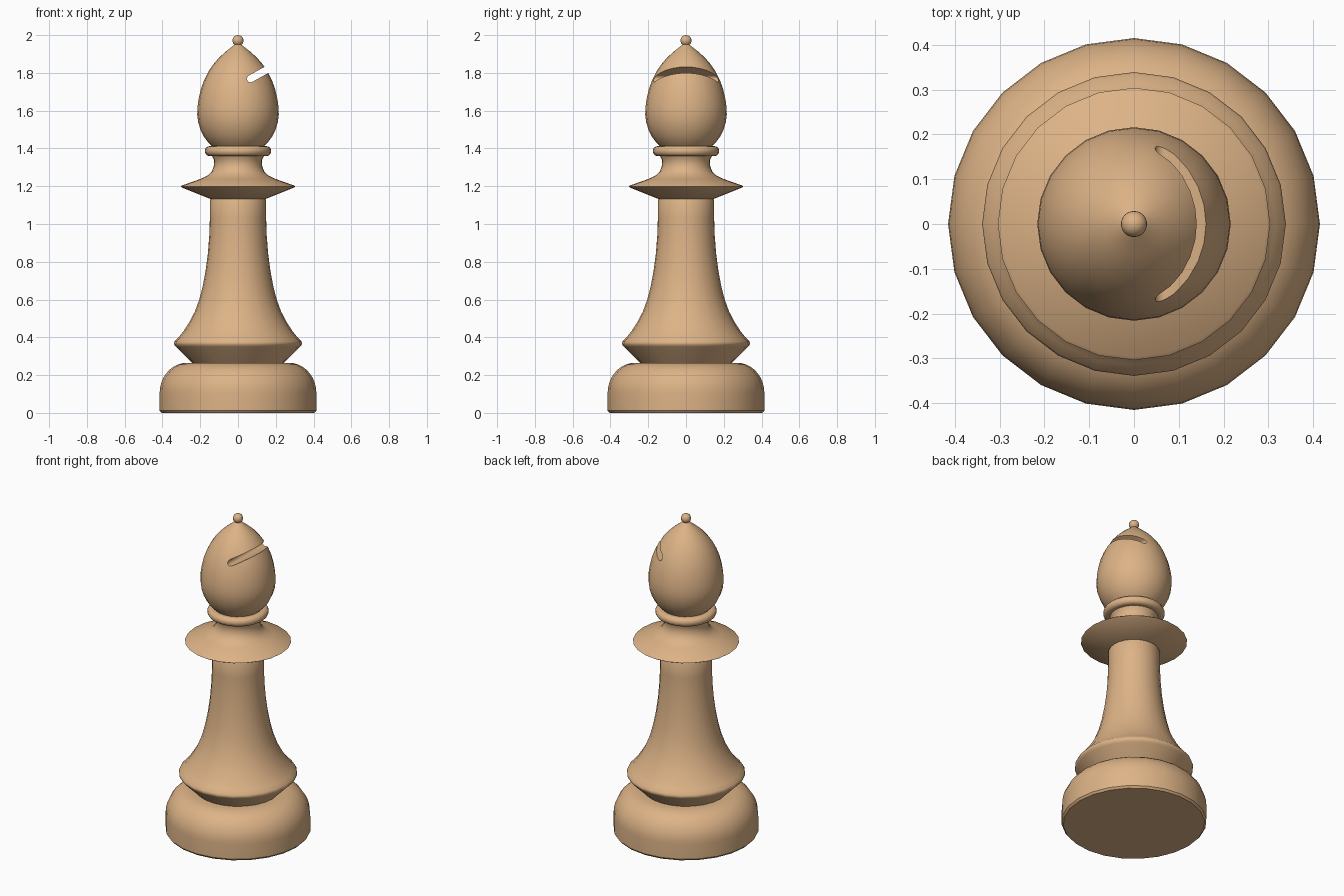
import bpy, bmesh, math
from mathutils import Vector

if "Cube" in bpy.data.objects:
    bpy.data.objects.remove(bpy.data.objects["Cube"])

SIDES = 24
wood = bpy.data.materials.new("light_wood")
wood.diffuse_color = (0.72, 0.45, 0.24, 1)
wood.use_nodes = True
wood.node_tree.nodes["Principled BSDF"].inputs["Base Color"].default_value = wood.diffuse_color


def make_object(name, bm):
    bmesh.ops.recalc_face_normals(bm, faces=bm.faces)
    me = bpy.data.meshes.new(name)
    bm.to_mesh(me)
    bm.free()
    me.materials.append(wood)
    ob = bpy.data.objects.new(name, me)
    bpy.context.collection.objects.link(ob)
    return ob


def smooth(ob, angle=35):
    bpy.ops.object.select_all(action='DESELECT')
    ob.select_set(True)
    bpy.context.view_layer.objects.active = ob
    bpy.ops.object.shade_smooth_by_angle(angle=math.radians(angle))


def lathe(name, profile):
    """Turn (radius, height) points around z, first vertex on +x.
    Open ends are closed with a flat disc."""
    bm = bmesh.new()
    rings = []
    for r, z in profile:
        rings.append([bm.verts.new((r * math.cos(a), r * math.sin(a), z))
                      for a in (2 * math.pi * i / SIDES for i in range(SIDES))])
    for low, high in zip(rings, rings[1:]):
        for i in range(SIDES):
            j = (i + 1) % SIDES
            bm.faces.new((low[i], low[j], high[j], high[i]))
    bm.faces.new(rings[0][::-1])
    bm.faces.new(rings[-1])
    return make_object(name, bm)


def arc(cr, cz, rr, rz, a0, a1, n):
    """Elliptic arc as profile points, angles in degrees."""
    pts = []
    for i in range(n + 1):
        a = math.radians(a0 + (a1 - a0) * i / n)
        pts.append((cr + rr * math.cos(a), cz + rz * math.sin(a)))
    return pts


# Rounded foot
foot = lathe("foot", [(0.405, 0), (0.415, 0.012)]
             + arc(0.27, 0.105, 0.145, 0.16, 0, 90, 9) + [(0.235, 0.265)])

# Flared stem
stem = lathe("stem", [
    (0.24, 0.262), (0.328, 0.35), (0.337, 0.36), (0.339, 0.37), (0.335, 0.38),
    (0.315, 0.40), (0.287, 0.435), (0.258, 0.48), (0.229, 0.535), (0.205, 0.60),
    (0.187, 0.67), (0.172, 0.75), (0.16, 0.84), (0.152, 0.94), (0.149, 1.03),
    (0.149, 1.125), (0.145, 1.132)])

# Sharp collar with the waisted neck and bead above it
collar = lathe("collar", [
    (0.145, 1.132), (0.297, 1.193), (0.304, 1.198), (0.297, 1.204),
    (0.20, 1.238), (0.16, 1.258), (0.138, 1.28), (0.127, 1.31),
    (0.128, 1.34), (0.138, 1.36)]
    + arc(0.152, 1.386, 0.024, 0.026, -90, 90, 8) + [(0.13, 1.412)])

# Egg-shaped head
head = lathe("head", [
    (0.135, 1.41), (0.158, 1.432), (0.181, 1.463), (0.199, 1.50), (0.211, 1.54),
    (0.216, 1.58), (0.214, 1.625), (0.207, 1.67), (0.195, 1.72), (0.178, 1.765),
    (0.157, 1.807), (0.131, 1.845), (0.101, 1.88), (0.068, 1.91),
    (0.035, 1.936), (0.018, 1.95)])

# Slanted slot with a rounded inner end
bm = bmesh.new()
tilt = math.radians(29)
outline = [(0.3, -0.019), (0.3, 0.019)] + arc(0, 0, 0.019, 0.019, 90, 270, 8)
face = bm.faces.new([bm.verts.new((
    0.066 + u * math.cos(tilt) - v * math.sin(tilt), -0.4,
    1.769 + u * math.sin(tilt) + v * math.cos(tilt))) for u, v in outline])
grown = bmesh.ops.extrude_face_region(bm, geom=[face])["geom"]
bmesh.ops.translate(bm, vec=Vector((0, 0.8, 0)),
                    verts=[g for g in grown if isinstance(g, bmesh.types.BMVert)])
cutter = make_object("slot_cutter", bm)
cutter.hide_render = True
cutter.hide_set(True)

# Round finial
bm = bmesh.new()
bmesh.ops.create_uvsphere(bm, u_segments=SIDES, v_segments=12, radius=0.029)
bmesh.ops.translate(bm, vec=Vector((0, 0, 1.971)), verts=bm.verts)
finial = make_object("finial", bm)

# Shade first, then cut, so the slot keeps crisp edges
for part in (foot, stem, collar, finial):
    smooth(part)
cut = head.modifiers.new("slot", 'BOOLEAN')
cut.operation = 'DIFFERENCE'
cut.solver = 'EXACT'
cut.object = cutter
bpy.context.view_layer.objects.active = head
bpy.ops.object.select_all(action='DESELECT')
head.select_set(True)
bpy.ops.object.modifier_apply(modifier=cut.name)
smooth(head)
bpy.data.objects.remove(cutter, do_unlink=True)
